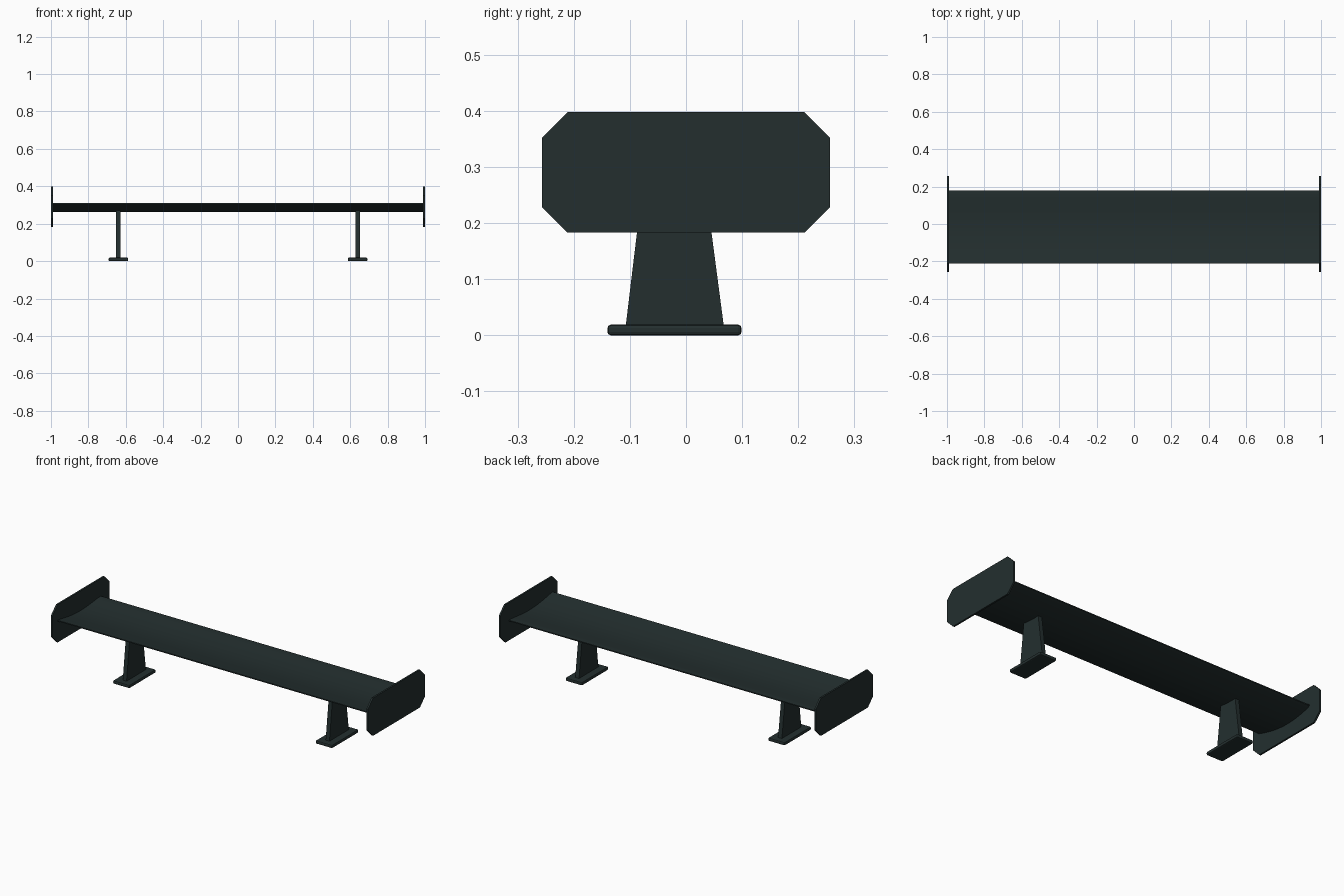
import bpy, bmesh, math

if "Cube" in bpy.data.objects:
    bpy.data.objects.remove(bpy.data.objects["Cube"])

mat = bpy.data.materials.new("dark grey green")
mat.diffuse_color = (0.017, 0.028, 0.028, 1)
mat.use_nodes = True
mat.node_tree.nodes["Principled BSDF"].inputs["Base Color"].default_value = mat.diffuse_color


def extrude_profile(name, pts, x0, x1):
    """Extrude a (y, z) outline along x."""
    bm = bmesh.new()
    face = bm.faces.new([bm.verts.new((x0, y, z)) for y, z in pts])
    res = bmesh.ops.extrude_face_region(bm, geom=[face])
    verts = [v for v in res["geom"] if isinstance(v, bmesh.types.BMVert)]
    bmesh.ops.translate(bm, verts=verts, vec=(x1 - x0, 0, 0))
    bmesh.ops.recalc_face_normals(bm, faces=bm.faces)
    me = bpy.data.meshes.new(name)
    bm.to_mesh(me)
    bm.free()
    me.materials.append(mat)
    ob = bpy.data.objects.new(name, me)
    bpy.context.collection.objects.link(ob)
    return ob


def bevel(ob, width, segments):
    m = ob.modifiers.new("bevel", "BEVEL")
    m.width, m.segments = width, segments


def smooth(ob, angle):
    bpy.ops.object.select_all(action="DESELECT")
    ob.select_set(True)
    bpy.context.view_layer.objects.active = ob
    bpy.ops.object.shade_smooth_by_angle(angle=math.radians(angle))


# Wing blade: inverted aerofoil, thin raised front edge and rounded back edge
Y0, Y1, N = -0.212, 0.18, 20
top, bottom = [], []
for i in range(N + 1):
    t = i / N
    y = Y0 + (Y1 - Y0) * t
    mid = 0.307 - 0.012 * t - 0.026 * math.sin(math.pi * t)
    half = 0.003 + 0.020 * math.sqrt(max(0, 1 - t)) * t ** 0.8
    top.append((y, mid + half))
    bottom.append((y, mid - half))
wing = extrude_profile("wing_blade", top + bottom[::-1], -0.992, 0.992)
smooth(wing, 40)

# End plates: rectangles with clipped corners
a, b, zl, zh, c = 0.257, 0.211, 0.183, 0.398, 0.046
plate = [(-b, zl), (b, zl), (a, zl + c), (a, zh - c),
         (b, zh), (-b, zh), (-a, zh - c), (-a, zl + c)]
# Tapered uprights and their feet
strut = [(-0.108, 0.012), (0.068, 0.012), (0.033, 0.278), (-0.076, 0.278)]
foot = [(-0.14, 0), (0.099, 0), (0.099, 0.019), (-0.14, 0.019)]

for side, s in (("left", -1), ("right", 1)):
    extrude_profile(side + "_end_plate", plate, s * 0.99, s * 1.0)
    extrude_profile(side + "_upright", strut, s * 0.628, s * 0.652)
    ob = extrude_profile(side + "_foot", foot, s * 0.587, s * 0.692)
    bevel(ob, 0.006, 2)
